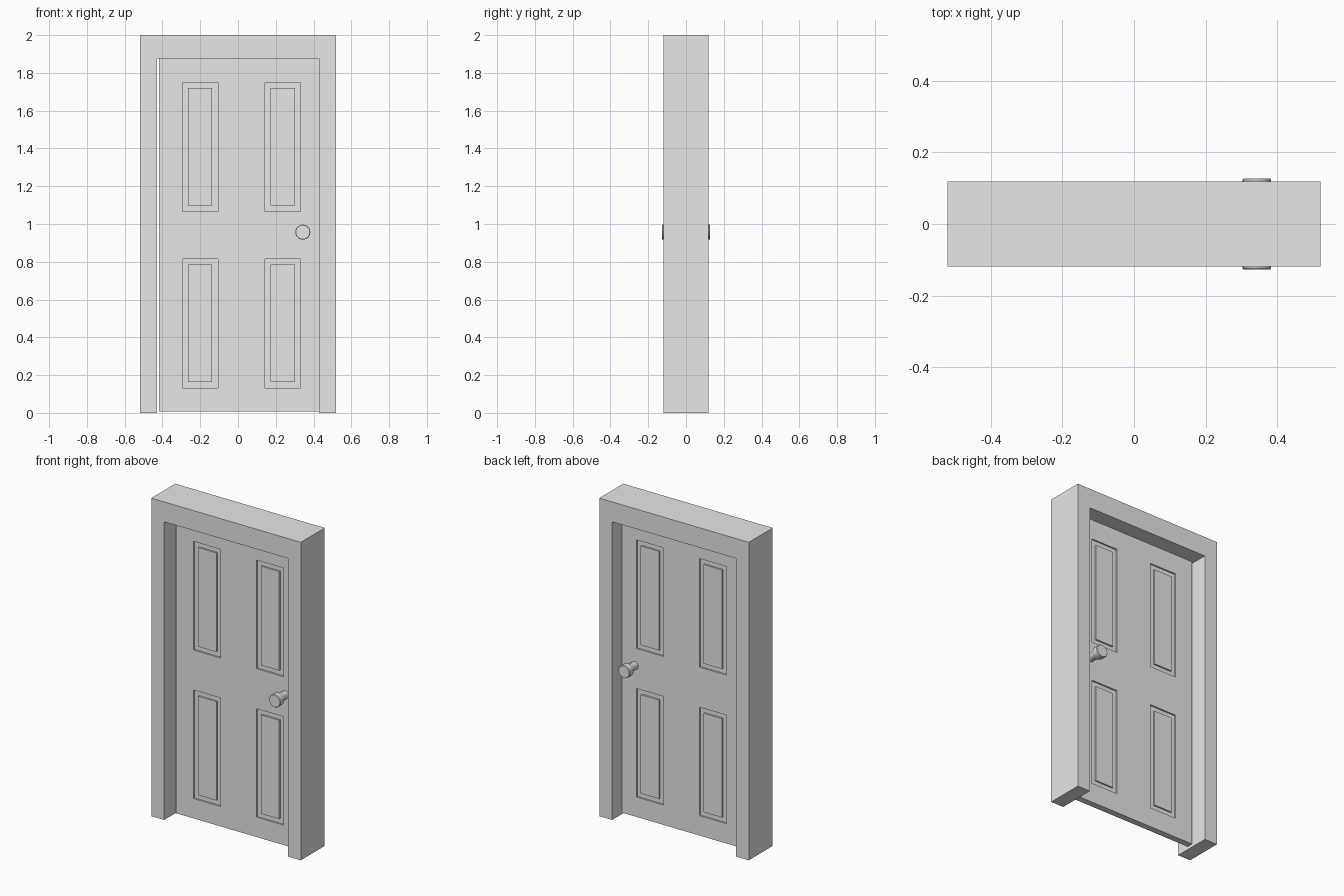
import bpy
import bmesh
import math
from mathutils import Matrix, Vector

if "Cube" in bpy.data.objects:
    bpy.data.objects.remove(bpy.data.objects["Cube"], do_unlink=True)

# Single material
grey = bpy.data.materials.new("light grey")
grey.use_nodes = True
COLOUR = (0.8, 0.8, 0.8, 1.0)
grey.diffuse_color = COLOUR
grey.node_tree.nodes["Principled BSDF"].inputs["Base Color"].default_value = COLOUR


def finish(name, bm):
    """Turn a bmesh into a named object in the scene."""
    bmesh.ops.recalc_face_normals(bm, faces=bm.faces[:])
    mesh = bpy.data.meshes.new(name)
    bm.to_mesh(mesh)
    bm.free()
    mesh.materials.append(grey)
    obj = bpy.data.objects.new(name, mesh)
    bpy.context.scene.collection.objects.link(obj)
    return obj


def extrude_y(bm, faces, depth):
    """Thicken flat faces along +y into a closed solid."""
    result = bmesh.ops.extrude_face_region(bm, geom=faces, use_keep_orig=True)
    verts = [g for g in result["geom"] if isinstance(g, bmesh.types.BMVert)]
    bmesh.ops.translate(bm, verts=verts, vec=(0, depth, 0))


# Door frame: an upside-down U profile pushed through the wall depth
OUT, INN, TOP, LINTEL, HALF = 0.52, 0.43, 2.0, 1.875, 0.119
bm = bmesh.new()
outline = [(-OUT, 0), (-INN, 0), (-INN, LINTEL), (INN, LINTEL),
           (INN, 0), (OUT, 0), (OUT, TOP), (-OUT, TOP)]
profile = bm.faces.new([bm.verts.new((x, -HALF, z)) for x, z in outline])
extrude_y(bm, [profile], 2 * HALF)
finish("door_frame", bm)

# Door leaf: stiles, rails and panels laid out as a grid, then thickened
xs = [-0.417, -0.295, -0.107, 0.143, 0.331, 0.453]
zs = [0.008, 0.133, 0.815, 1.067, 1.75, 1.88]
THICK = 0.04
bm = bmesh.new()
grid = [[bm.verts.new((x, -THICK / 2, z)) for x in xs] for z in zs]
cells = [bm.faces.new((grid[j][i], grid[j][i + 1], grid[j + 1][i + 1], grid[j + 1][i]))
         for j in range(len(zs) - 1) for i in range(len(xs) - 1)]
extrude_y(bm, cells, THICK)
bmesh.ops.recalc_face_normals(bm, faces=bm.faces[:])


def inside(value, stops):
    return any(stops[k] < value < stops[k + 1] for k in (1, 3))


# Sunken panels with a raised field, on both sides of the door
panels = []
for f in bm.faces:
    c = f.calc_center_median()
    if abs(f.normal.y) > 0.9 and inside(c.x, xs) and inside(c.z, zs):
        panels.append(f)
for width, depth in ((0, -0.01), (0.03, 0), (0, 0.01)):
    bmesh.ops.inset_individual(bm, faces=panels, thickness=width, depth=depth,
                               use_even_offset=True)
finish("door_leaf", bm)

# Knobs: one lathe profile, (radius, distance from the door's mid-plane)
knob_profile = [(0, 0.015), (0.025, 0.015), (0.025, 0.06), (0.04, 0.09),
                (0.04, 0.123), (0.037, 0.127), (0, 0.127)]
for name, side in (("front_knob", -1), ("back_knob", 1)):
    bm = bmesh.new()
    points = [bm.verts.new((r, side * d, 0)) for r, d in knob_profile]
    edges = [bm.edges.new(pair) for pair in zip(points, points[1:])]
    bmesh.ops.spin(bm, geom=points + edges, cent=(0, 0, 0), axis=(0, 1, 0),
                   angle=math.tau, steps=24)
    bmesh.ops.remove_doubles(bm, verts=bm.verts[:], dist=0.0001)
    bmesh.ops.transform(bm, verts=bm.verts[:],
                        matrix=Matrix.Translation(Vector((0.343, 0, 0.957))))
    knob = finish(name, bm)
    bpy.ops.object.select_all(action="DESELECT")
    knob.select_set(True)
    bpy.context.view_layer.objects.active = knob
    bpy.ops.object.shade_smooth_by_angle(angle=math.radians(30))
